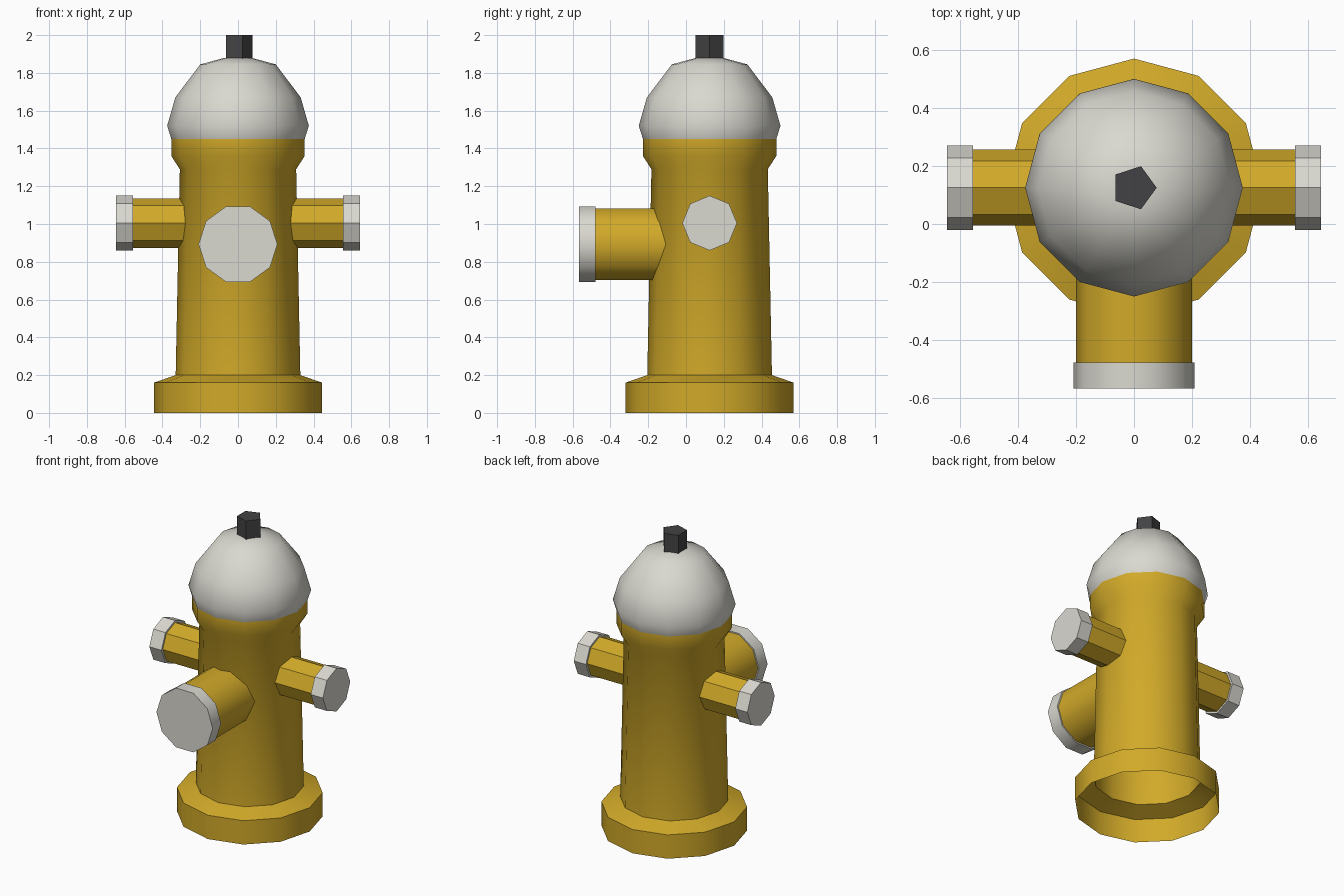
import bpy, bmesh
from math import radians, cos, sin, tau
from mathutils import Matrix, Vector

cube = bpy.data.objects.get("Cube")
if cube:
    bpy.data.objects.remove(cube, do_unlink=True)

CENTRE_Y = 0.125


def make_material(name, color):
    mat = bpy.data.materials.new(name)
    mat.use_nodes = True
    mat.diffuse_color = color
    mat.node_tree.nodes["Principled BSDF"].inputs["Base Color"].default_value = color
    return mat


yellow = make_material("yellow paint", (0.64, 0.40, 0.022, 1))
white = make_material("off white paint", (0.70, 0.69, 0.63, 1))
dark = make_material("dark metal", (0.055, 0.055, 0.058, 1))


def lathe(name, profile, sides, mat, origin, tilt=None, cap_start=False, cap_end=False):
    """Revolve (radius, height) points about local z, then tilt and place."""
    bm = bmesh.new()
    rings = [[bm.verts.new((r * cos(tau * k / sides), r * sin(tau * k / sides), h))
              for k in range(sides)] for r, h in profile]
    for low, high in zip(rings, rings[1:]):
        for k in range(sides):
            n = (k + 1) % sides
            bm.faces.new((low[k], low[n], high[n], high[k]))
    if cap_start:
        bm.faces.new(rings[0][::-1])
    if cap_end:
        bm.faces.new(rings[-1])
    bm.transform(Matrix.Translation(Vector(origin)) @ (tilt or Matrix()))
    mesh = bpy.data.meshes.new(name)
    bm.to_mesh(mesh)
    bm.free()
    mesh.materials.append(mat)
    obj = bpy.data.objects.new(name, mesh)
    bpy.context.collection.objects.link(obj)
    bpy.ops.object.select_all(action='DESELECT')
    obj.select_set(True)
    bpy.context.view_layer.objects.active = obj
    bpy.ops.object.shade_smooth_by_angle(angle=radians(40))
    return obj


def nozzle(name, sides, origin, tilt, pipe_r, cap_r, start, joint, end):
    """Pipe with a wider closed cap at its outer end."""
    lathe(name + "_pipe", [(pipe_r, start), (pipe_r, joint + 0.01)], sides,
          yellow, origin, tilt)
    lathe(name + "_cap", [(cap_r, joint), (cap_r, end)], sides,
          white, origin, tilt, cap_start=True, cap_end=True)


# Barrel: open underneath, with a wide foot and a flared collar
lathe("barrel", [(0.445, 0), (0.445, 0.16), (0.33, 0.2), (0.308, 1.29),
                 (0.353, 1.36), (0.353, 1.45)],
      12, yellow, (0, CENTRE_Y, 0))

# Domed bonnet
lathe("bonnet", [(0.353, 1.45), (0.375, 1.52), (0.332, 1.67), (0.2, 1.845),
                 (0.07, 1.88)],
      12, white, (0, CENTRE_Y, 0), cap_end=True)

# Five sided operating nut
lathe("top_nut", [(0.078, 1.86), (0.078, 2.0)], 5, dark, (0, CENTRE_Y, 0),
      cap_start=True, cap_end=True)

# Side outlets
for side, sign in (("left", 1), ("right", -1)):
    nozzle(side + "_outlet", 8, (0, CENTRE_Y, 1.005),
           Matrix.Rotation(radians(90 * sign), 4, 'Y'),
           0.131, 0.145, 0.26, 0.555, 0.645)

# Large front outlet
nozzle("front_outlet", 10, (0, 0, 0.893), Matrix.Rotation(radians(90), 4, 'X'),
       0.2, 0.209, 0.08, 0.478, 0.567)
